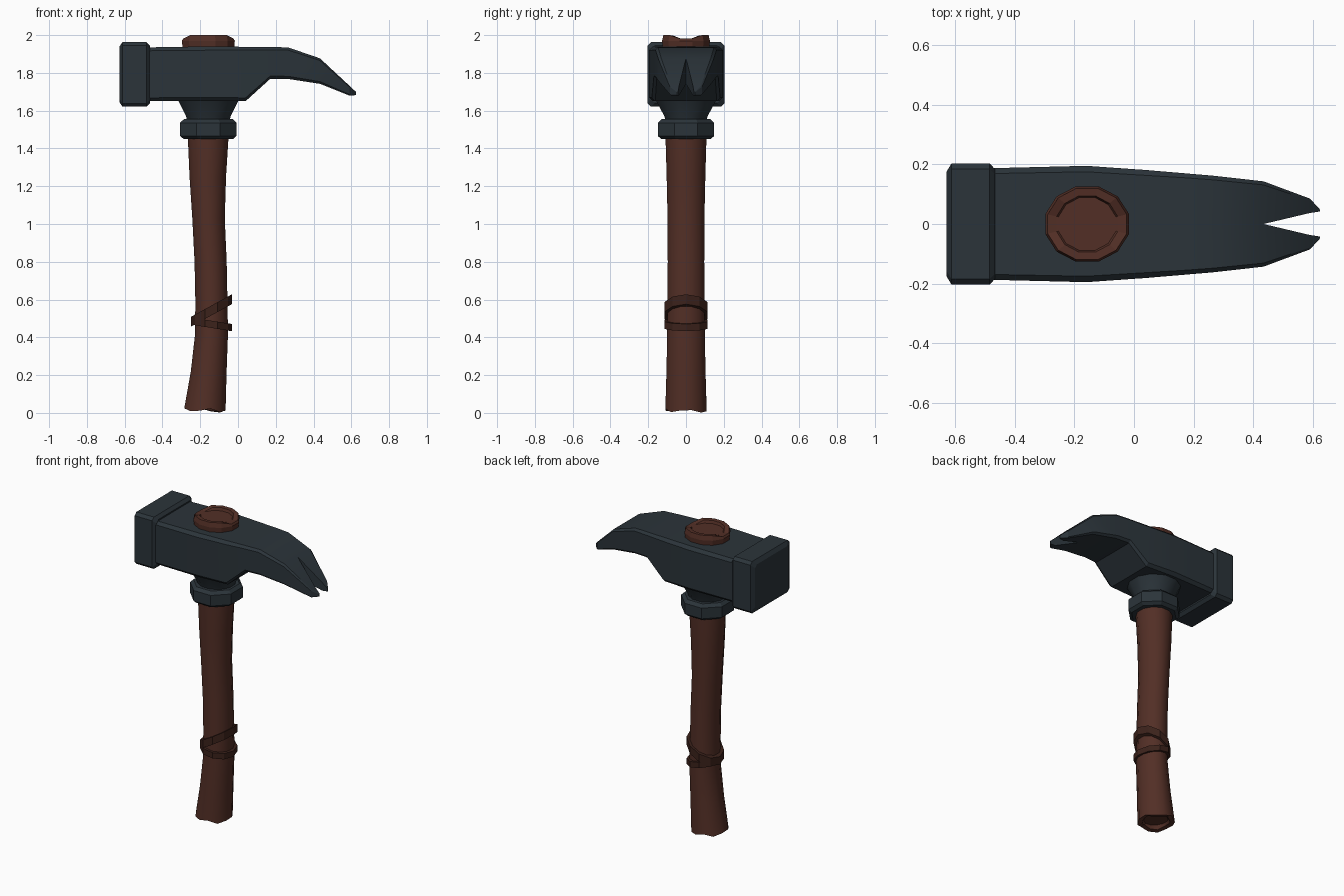
import bpy, bmesh, math

if "Cube" in bpy.data.objects:
    bpy.data.objects.remove(bpy.data.objects["Cube"])

CX = -0.157  # handle axis


def material(name, rgb):
    m = bpy.data.materials.new(name)
    m.diffuse_color = (*rgb, 1)
    m.use_nodes = True
    m.node_tree.nodes["Principled BSDF"].inputs["Base Color"].default_value = m.diffuse_color
    return m


STEEL = material("dark_steel", (0.024, 0.034, 0.042))
WOOD = material("red_wood", (0.085, 0.028, 0.019))
LEATHER = material("leather", (0.045, 0.016, 0.011))


def finish(name, bm, mat, angle=None):
    bmesh.ops.recalc_face_normals(bm, faces=bm.faces)
    me = bpy.data.meshes.new(name)
    bm.to_mesh(me)
    bm.free()
    ob = bpy.data.objects.new(name, me)
    bpy.context.collection.objects.link(ob)
    me.materials.append(mat)
    if angle:
        bpy.ops.object.select_all(action='DESELECT')
        ob.select_set(True)
        bpy.context.view_layer.objects.active = ob
        bpy.ops.object.shade_smooth_by_angle(angle=math.radians(angle))
    return ob


def loft(sections, closed=False):
    """Bridge equal-length loops of points; cap the ends unless closed."""
    bm = bmesh.new()
    rings = [[bm.verts.new(p) for p in s] for s in sections]
    pairs = list(zip(rings, rings[1:]))
    if closed:
        pairs.append((rings[-1], rings[0]))
    else:
        bm.faces.new(rings[0])
        bm.faces.new(rings[-1])
    for a, b in pairs:
        for i in range(len(a)):
            j = (i + 1) % len(a)
            bm.faces.new((a[i], a[j], b[j], b[i]))
    return bm


def ring(cx, z, rx, ry, n=12, phase=0.5, lift=None, slope=0):
    pts = []
    for i in range(n):
        a = 2 * math.pi * (i + phase) / n
        x = rx * math.cos(a)
        dz = lift[i % len(lift)] if lift else 0
        pts.append((cx + x, ry * math.sin(a), z + slope * x + dz))
    return pts


# Head and forked claw: x, bottom, top, inner y, outer y, chamfer (half, mirrored)
profile = [
    (-0.48, 1.65, 1.935, 0, 0.187, 0.018),
    (-0.16, 1.65, 1.94, 0, 0.195, 0.02),
    (0.04, 1.65, 1.938, 0, 0.181, 0.018),
    (0.17, 1.768, 1.937, 0, 0.17, 0.015),
    (0.265, 1.768, 1.935, 0, 0.162, 0.014),
    (0.434, 1.742, 1.877, 0, 0.143, 0.012),
    (0.59, 1.68, 1.732, 0.037, 0.085, 0.006),
    (0.624, 1.682, 1.70, 0.042, 0.048, 0.002),
]
bm = loft([[(x, yi, zb), (x, yo - c, zb), (x, yo, zb + c),
            (x, yo, zt - c), (x, yo - c, zt), (x, yi, zt)]
           for x, zb, zt, yi, yo, c in profile])
bmesh.ops.recalc_face_normals(bm, faces=bm.faces)
inner = [f for f in bm.faces if all(abs(v.co.y) < 1e-5 for v in f.verts)]
bmesh.ops.delete(bm, geom=inner, context='FACES_ONLY')
bmesh.ops.mirror(bm, geom=bm.verts[:] + bm.edges[:] + bm.faces[:],
                 axis='Y', merge_dist=1e-4)
finish("head_and_claw", bm, STEEL, 25)

# Striking face: chamfered block with a slightly raised centre
xs = [(-0.628, 0.176, 0.146), (-0.612, 0.203, 0.171),
      (-0.484, 0.203, 0.171), (-0.466, 0.184, 0.152)]
secs = []
for x, hy, hz in xs:
    c = 0.018
    secs.append([(x, sy * (hy - a), 1.792 + sz * (hz - b))
                 for sy, sz, a, b in [(-1, -1, 0, c), (-1, -1, c, 0), (1, -1, c, 0), (1, -1, 0, c),
                                      (1, 1, 0, c), (1, 1, c, 0), (-1, 1, c, 0), (-1, 1, 0, c)]])
finish("striking_face", loft(secs), STEEL)

# Flared neck under the head
finish("neck", loft([ring(CX, 1.54, 0.115, 0.11), ring(CX, 1.57, 0.122, 0.118),
                     ring(CX, 1.66, 0.168, 0.168)]), STEEL, 35)

# Octagonal collar
R = 0.149 / math.cos(math.pi / 8)
collar = [(1.449, 0.87), (1.466, 1), (1.536, 1), (1.555, 0.87)]
finish("collar", loft([ring(CX, z, R * s, R * s, 8) for z, s in collar]), STEEL)

# Bent wooden handle with a ragged, recessed butt
chips = [0.014, 0, 0.004, 0.018, 0.002, 0.012]
path = [(0.22, -0.155, 0.098, 0.107), (0.42, -0.14, 0.09, 0.103),
        (0.6, -0.141, 0.088, 0.101), (0.8, -0.145, 0.088, 0.1),
        (1.03, -0.156, 0.089, 0.101), (1.25, -0.16, 0.1, 0.106),
        (1.45, -0.158, 0.111, 0.112), (1.5, -0.158, 0.111, 0.112)]
secs = [ring(-0.173, 0.035, 0.075, 0.075, slope=-0.1),
        ring(-0.174, 0.01, 0.085, 0.085, lift=chips, slope=-0.05),
        ring(-0.175, 0.006, 0.113, 0.113, lift=chips, slope=-0.05)]
secs += [ring(x, z, rx, ry) for z, x, rx, ry in path]
finish("handle", loft(secs), WOOD, 35)

# Wooden plug showing through the top, notched at both ends
notch = [-0.018, 0, 0, 0, 0, -0.018]
finish("top_plug", loft([ring(CX, 1.9, 0.138, 0.126), ring(CX, 1.97, 0.145, 0.131),
                         ring(CX, 2.0, 0.137, 0.124, lift=notch),
                         ring(CX, 1.998, 0.106, 0.098, lift=notch),
                         ring(CX, 1.98, 0.1, 0.092)]), WOOD)

# Two tilted leather wraps
for name, z, slope, h in [("upper_wrap", 0.542, 0.55, 0.026), ("lower_wrap", 0.469, -0.16, 0.019)]:
    secs = [ring(-0.141, z + dz, rx, rx + 0.012, 10, 0, slope=slope)
            for dz, rx in [(-h, 0.085), (-h, 0.108), (h, 0.108), (h, 0.085)]]
    finish(name, loft(secs, closed=True), LEATHER)
